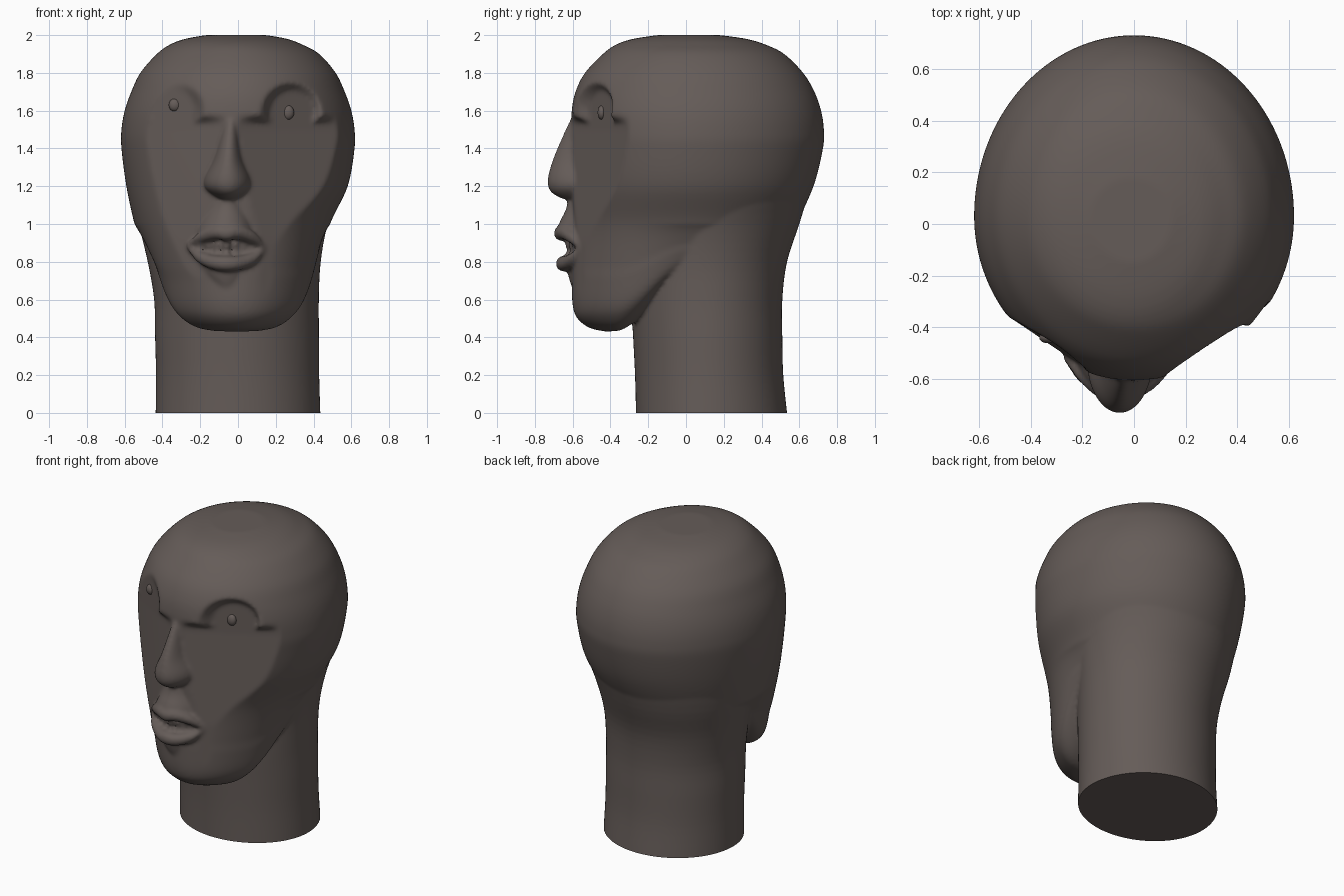
import bpy, bmesh, math
from mathutils import Vector

if "Cube" in bpy.data.objects:
    bpy.data.objects.remove(bpy.data.objects["Cube"])

skin = bpy.data.materials.new("dark_brown_clay")
skin.diffuse_color = (0.13, 0.107, 0.098, 1)
skin.use_nodes = True
skin.node_tree.nodes["Principled BSDF"].inputs["Base Color"].default_value = skin.diffuse_color


def clamp(v):
    return max(0.0, min(1.0, v))


def smooth(v):
    v = clamp(v)
    return v * v * (3 - 2 * v)


def resample(keys, steps):
    """Catmull-Rom curve through the ring keys."""
    out = []
    for i in range(len(keys) - 1):
        p = [keys[max(0, min(len(keys) - 1, i + k))] for k in (-1, 0, 1, 2)]
        for s in range(steps):
            t = s / steps
            out.append([0.5 * (2 * b + (c - a) * t + (2 * a - 5 * b + 4 * c - d) * t * t
                               + (3 * b - a - 3 * c + d) * t ** 3) for a, b, c, d in zip(*p)])
    return out + [list(keys[-1])]


def loft(name, keys, yc, shape=None, steps=4, n=96):
    """Stack of half-ellipse pairs; key = z, half width, front y, back y, centre x."""
    bm = bmesh.new()
    rows = []
    for z, w, yf, yb, cx in resample(keys, steps):
        row = []
        for i in range(n):
            a = 2 * math.pi * i / n
            s = math.sin(a)
            x, y = cx + w * math.cos(a), yc + s * ((yb - yc) if s > 0 else (yc - yf))
            row.append(bm.verts.new(shape(x, y, z) if shape else (x, y, z)))
        rows.append(row)
    for r0, r1 in zip(rows, rows[1:]):
        for i in range(n):
            j = (i + 1) % n
            bm.faces.new((r0[i], r0[j], r1[j], r1[i]))
    bm.faces.new(rows[0])
    bm.faces.new(rows[-1])
    bmesh.ops.recalc_face_normals(bm, faces=bm.faces)
    return finish(name, bm)


def finish(name, bm):
    me = bpy.data.meshes.new(name)
    bm.to_mesh(me)
    bm.free()
    ob = bpy.data.objects.new(name, me)
    me.materials.append(skin)
    bpy.context.collection.objects.link(ob)
    return ob


def ball(name, loc, size):
    bm = bmesh.new()
    bmesh.ops.create_uvsphere(bm, u_segments=20, v_segments=12, radius=1)
    for v in bm.verts:
        v.co = Vector(loc) + Vector(c * s for c, s in zip(v.co, size))
    return finish(name, bm)


def tube(name, pts, radius):
    """Tapered round bar along points (x, y, z, relative radius)."""
    cu = bpy.data.curves.new(name, 'CURVE')
    cu.dimensions = '3D'
    cu.bevel_depth, cu.bevel_resolution, cu.use_fill_caps = radius, 5, True
    sp = cu.splines.new('BEZIER')
    sp.bezier_points.add(len(pts) - 1)
    for b, p in zip(sp.bezier_points, pts):
        b.co, b.radius = p[:3], p[3]
        b.handle_left_type = b.handle_right_type = 'AUTO'
    ob = bpy.data.objects.new(name, cu)
    bpy.context.collection.objects.link(ob)
    bpy.ops.object.select_all(action='DESELECT')
    ob.select_set(True)
    bpy.context.view_layer.objects.active = ob
    bpy.ops.object.convert(target='MESH')
    return bpy.context.view_layer.objects.active


def cheek_plane(x, z):
    low = clamp((1.5 - z) / 0.6)
    d = x + 0.03
    return -0.62 - 0.04 * low + (0.57 * d if d > 0 else -(0.57 + 0.08 * low) * d)


def face_shape(x, y, z):
    # flat cheeks that end in an arched socket over each eye
    if y < 0:
        m = smooth((1.58 - z) / 0.05)
        for ex, ez in ((-0.34, 1.60), (0.285, 1.59)):
            m = max(m, smooth((0.165 - math.hypot(x - ex, z - ez)) / 0.05))
        y += m * max(0, cheek_plane(x, z) - y)
    # jaw line rises towards the ears
    if z < 1.0:
        z += 0.55 * (1.0 - z) * smooth((y + 0.38) / 0.42)
    return x, y, z


# skull and jaw
head = loft("head", [
    (.43, .20, -.42, .10, -.01), (.45, .30, -.51, .15, -.01), (.50, .37, -.575, .20, -.01),
    (.57, .415, -.60, .25, -.01), (.70, .445, -.605, .35, -.015), (.80, .467, -.605, .45, -.025),
    (1.0, .518, -.60, .58, -.03), (1.2, .586, -.60, .675, -.005), (1.4, .617, -.60, .725, 0),
    (1.5, .617, -.605, .73, 0), (1.6, .60, -.605, .715, 0), (1.7, .565, -.585, .68, 0),
    (1.8, .517, -.535, .62, 0), (1.9, .43, -.44, .52, 0), (1.95, .35, -.37, .42, -.01),
    (1.98, .27, -.28, .32, -.01), (2.0, .16, -.15, .18, -.01)], 0.03, face_shape, 6, 160)

# neck, left long below the floor and trimmed later
neck = loft("neck", [
    (-.06, .437, -.265, .54, 0), (0, .436, -.265, .535, 0), (.2, .432, -.27, .515, -.002),
    (.4, .434, -.28, .51, -.005), (.6, .436, -.29, .51, -.008), (.8, .458, -.28, .535, -.02),
    (1.0, .50, -.25, .60, -.025), (1.2, .55, -.2, .66, -.005)], 0.12)

# nose
nose = loft("nose", [
    (1.135, .06, -.66, -.4, -.05), (1.165, .10, -.71, -.4, -.052), (1.2, .125, -.73, -.4, -.055),
    (1.25, .12, -.73, -.4, -.055), (1.34, .08, -.705, -.4, -.052), (1.45, .055, -.66, -.4, -.045),
    (1.58, .035, -.60, -.4, -.035)], -0.53)

# raised area around the mouth
muzzle = loft("muzzle", [
    (.64, .08, -.595, -.4, -.05), (.74, .14, -.625, -.4, -.06), (.81, .18, -.605, -.4, -.06),
    (.92, .18, -.605, -.4, -.06), (.98, .16, -.675, -.4, -.06), (1.08, .11, -.635, -.4, -.055),
    (1.17, .06, -.62, -.4, -.05)], -0.47)

# lips with a slight bow on top
upper_lip = tube("upper_lip", [
    (-.265, -.515, .885, .35), (-.17, -.605, .94, .85), (-.095, -.652, .957, 1), (-.06, -.66, .95, 1),
    (-.025, -.652, .957, 1), (.06, -.61, .935, .85), (.14, -.55, .87, .35)], 0.04)
lower_lip = tube("lower_lip", [
    (-.265, -.515, .885, .35), (-.18, -.595, .815, .85), (-.06, -.648, .79, 1.05),
    (.06, -.605, .81, .85), (.14, -.55, .87, .35)], 0.04)

# teeth
teeth = []
for i in range(-3, 4):
    t = i * 0.046
    for z, h in ((.895, .04), (.835, .028)):
        teeth.append(ball("tooth", (-.06 + t, -.618 + .38 * abs(t), z), (.021, .022, h)))

# fuse everything into one sculpted skin
bpy.ops.object.select_all(action='DESELECT')
for ob in [head, neck, nose, muzzle, upper_lip, lower_lip] + teeth:
    ob.select_set(True)
bpy.context.view_layer.objects.active = head
bpy.ops.object.join()
remesh = head.modifiers.new("fuse", 'REMESH')
remesh.mode, remesh.voxel_size = 'VOXEL', 0.0115
soften = head.modifiers.new("soften", 'SMOOTH')
soften.factor, soften.iterations = 0.5, 5
for m in ("fuse", "soften"):
    bpy.ops.object.modifier_apply(modifier=m)

# flat cut at the base of the neck
bm = bmesh.new()
bm.from_mesh(head.data)
bmesh.ops.bisect_plane(bm, geom=bm.verts[:] + bm.edges[:] + bm.faces[:], plane_co=(0, 0, 0),
                       plane_no=(0, 0, 1), clear_inner=True)
bmesh.ops.holes_fill(bm, edges=[e for e in bm.edges if e.is_boundary], sides=0)
bmesh.ops.recalc_face_normals(bm, faces=bm.faces)
for f in bm.faces:
    f.material_index = 0
bm.to_mesh(head.data)
bm.free()
head.data.materials.clear()
head.data.materials.append(skin)

# small eyes set into the sockets
eyes = [ball("left_eye", (-.335, cheek_plane(-.335, 1.6) + .006, 1.63), (.032, .022, .034)),
        ball("right_eye", (.265, cheek_plane(.265, 1.6) + .006, 1.59), (.032, .022, .038))]

bpy.ops.object.select_all(action='DESELECT')
for ob in [head] + eyes:
    ob.select_set(True)
bpy.context.view_layer.objects.active = head
bpy.ops.object.shade_smooth_by_angle(angle=math.radians(50))
